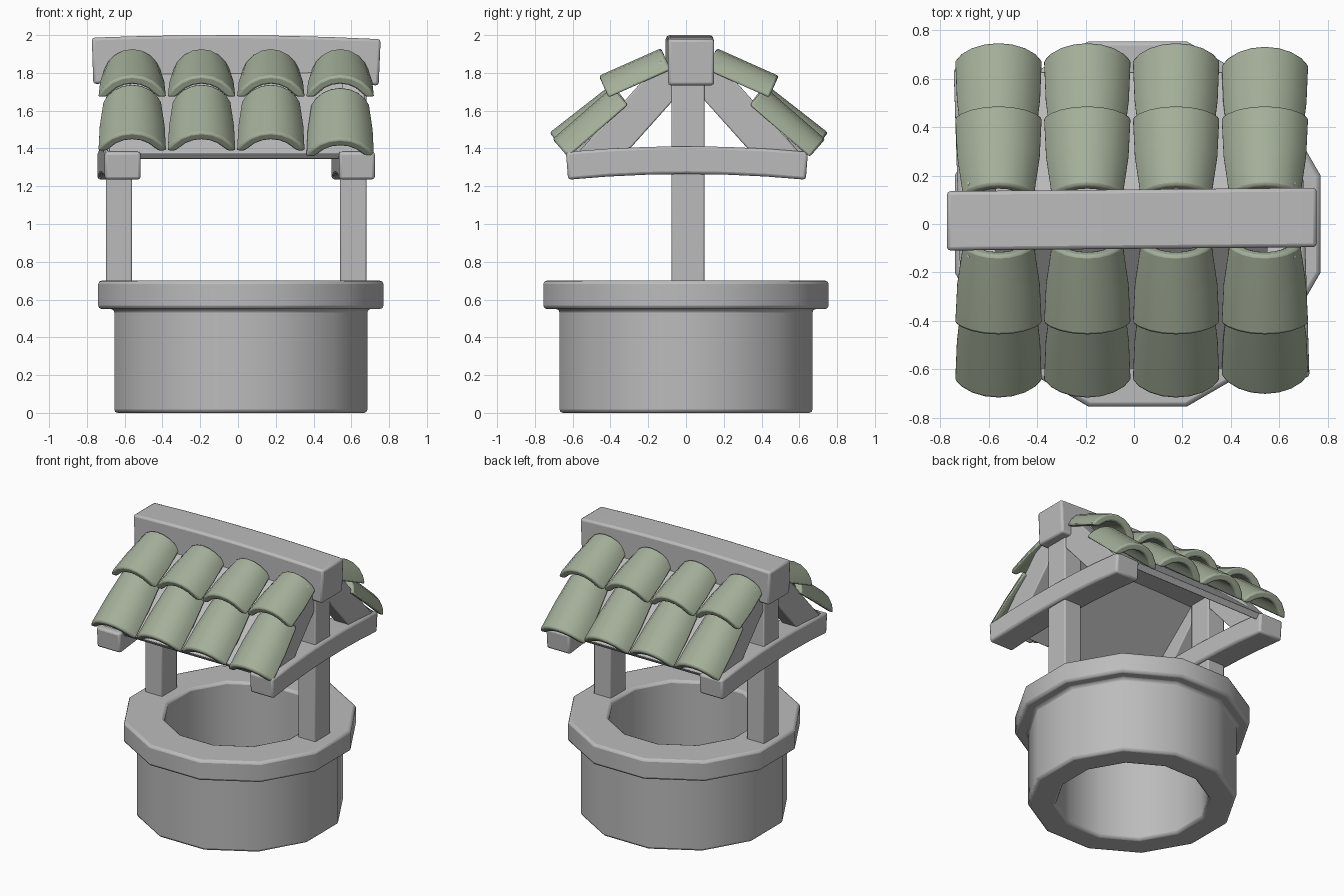
import bpy, bmesh, math
from mathutils import Vector

if "Cube" in bpy.data.objects:
    bpy.data.objects.remove(bpy.data.objects["Cube"], do_unlink=True)


def material(name, colour):
    mat = bpy.data.materials.new(name)
    mat.use_nodes = True
    mat.diffuse_color = colour
    mat.node_tree.nodes["Principled BSDF"].inputs["Base Color"].default_value = colour
    return mat


GREY = material("plain grey", (0.5, 0.5, 0.5, 1))
GREEN = material("sage green", (0.37, 0.43, 0.32, 1))
MID_Y = 0.015          # roof centre line


def finish(name, bm, mat, bevel):
    bmesh.ops.recalc_face_normals(bm, faces=bm.faces)
    mesh = bpy.data.meshes.new(name)
    bm.to_mesh(mesh)
    bm.free()
    mesh.materials.append(mat)
    obj = bpy.data.objects.new(name, mesh)
    bpy.context.collection.objects.link(obj)
    mod = obj.modifiers.new("soft edges", "BEVEL")
    mod.width = bevel
    mod.segments = 2
    mod.limit_method = "ANGLE"
    mod.angle_limit = math.radians(40)
    bpy.ops.object.select_all(action="DESELECT")
    obj.select_set(True)
    bpy.context.view_layer.objects.active = obj
    bpy.ops.object.shade_smooth_by_angle(angle=math.radians(38))
    return obj


def loft(bm, rings):
    """Join equal closed rings in order and cap both ends."""
    loops = [[bm.verts.new(p) for p in ring] for ring in rings]
    for a, b in zip(loops, loops[1:]):
        for i in range(len(a)):
            j = (i + 1) % len(a)
            bm.faces.new((a[i], a[j], b[j], b[i]))
    return loops


def beam(name, points, side, width, depth, bevel=0.015):
    """Rectangular timber along a path; width runs along the side vector."""
    pts = [Vector(p) for p in points]
    side = Vector(side)
    rings = []
    for i, p in enumerate(pts):
        along = (pts[min(i + 1, len(pts) - 1)] - pts[max(i - 1, 0)]).normalized()
        up = along.cross(side).normalized() * depth / 2
        out = side * width / 2
        rings.append([p + out + up, p - out + up, p - out - up, p + out - up])
    bm = bmesh.new()
    loops = loft(bm, rings)
    bm.faces.new(loops[0])
    bm.faces.new(loops[-1])
    return finish(name, bm, GREY, bevel)


# Well wall with overhanging rim: a twelve-sided ring, open through the middle
profile = [(0.49, 0), (0.67, 0), (0.67, 0.55), (0.755, 0.55), (0.755, 0.70), (0.49, 0.70)]
SIDES = 12
rings = []
for k in range(SIDES):
    a = (k + 0.5) * math.tau / SIDES
    rings.append([(0.015 + r / math.cos(math.pi / SIDES) * math.cos(a),
                   r / math.cos(math.pi / SIDES) * math.sin(a), z) for r, z in profile])
bm = bmesh.new()
loft(bm, rings + rings[:1])
bmesh.ops.remove_doubles(bm, verts=bm.verts, dist=0.0001)
finish("well_wall", bm, GREY, 0.018)

# Posts, cross beams and rafters at each end
for label, x in (("right", -0.63), ("left", 0.61)):
    beam(label + "_post", [(x, 0.01, 0.66), (x, 0.01, 1.82)], (1, 0, 0), 0.14, 0.175, 0.008)
    path = []
    for i in range(7):
        t = i / 3 - 1
        path.append((x - 0.02 * t, 0.005 + 0.635 * t, 1.338 - 0.03 * t * t))
    beam(label + "_cross_beam", path, (1, 0, 0), 0.19, 0.147)
    for end, s in (("front", -1), ("back", 1)):
        beam(label + "_" + end + "_rafter",
             [(x, MID_Y + s * 0.51, 1.32), (x, MID_Y + s * 0.08, 1.80)],
             (1, 0, 0), 0.12, 0.19, 0.008)

# Slightly bowed ridge beam
ridge = []
for i in range(7):
    t = i / 3 - 1
    ridge.append((-0.01 + 0.76 * t, MID_Y + 0.005 + 0.007 * t, 1.877 - 0.017 * t * t - 0.004 * t))
beam("ridge_beam", ridge, (0, 1, 0), 0.245, 0.245)

# Boards under the tiles
for end, s in (("front", -1), ("back", 1)):
    beam(end + "_roof_board",
         [(-0.01, MID_Y + s * 0.60, 1.36), (-0.01, MID_Y + s * 0.08, 1.80)],
         (1, 0, 0), 1.34, 0.045, 0.005)


def tile(name, x, s, foot_y, foot_z, slope, length, top_scale):
    """Curved roof tile rising from its foot towards the ridge."""
    slope = math.radians(slope)
    half, rise, thick, steps = 0.184, 0.125, 0.05, 8
    radius = (half ** 2 + rise ** 2) / (2 * rise)
    spread = math.asin(half / radius)
    section = []
    for r, order in ((radius, 1), (radius - thick, -1)):
        for i in range(steps + 1):
            a = order * spread * (2 * i / steps - 1)
            section.append((r * math.sin(a), max(r * math.cos(a) - radius + rise, 0)))
    rings = []
    for f in (0, 0.5, 1):
        u, scale = length * f, 1 + (top_scale - 1) * f * f
        rings.append([(x + a * scale,
                       MID_Y + s * (foot_y - u * math.cos(slope) + v * math.sin(slope)),
                       foot_z + u * math.sin(slope) + v * math.cos(slope)) for a, v in section])
    bm = bmesh.new()
    loops = loft(bm, rings)
    # end caps as strips across the thickness
    for loop in (loops[0], loops[-1]):
        for i in range(steps):
            j = 2 * steps + 1 - i
            bm.faces.new((loop[i], loop[i + 1], loop[j - 1], loop[j]))
    finish(name, bm, GREEN, 0.012)


# Two rows of four tiles on both slopes; the last lower tile has slipped
for end, s in (("front", -1), ("back", 1)):
    for col in range(4):
        x = -0.56 + 0.367 * col
        tile(f"{end}_upper_tile_{col + 1}", x, s, 0.425, 1.67, 24, 0.36, 0.82)
        if col == 3:
            tile(f"{end}_lower_tile_{col + 1}", x, s, 0.64, 1.355, 41, 0.42, 0.85)
        else:
            tile(f"{end}_lower_tile_{col + 1}", x, s, 0.66, 1.385, 38, 0.42, 0.85)
